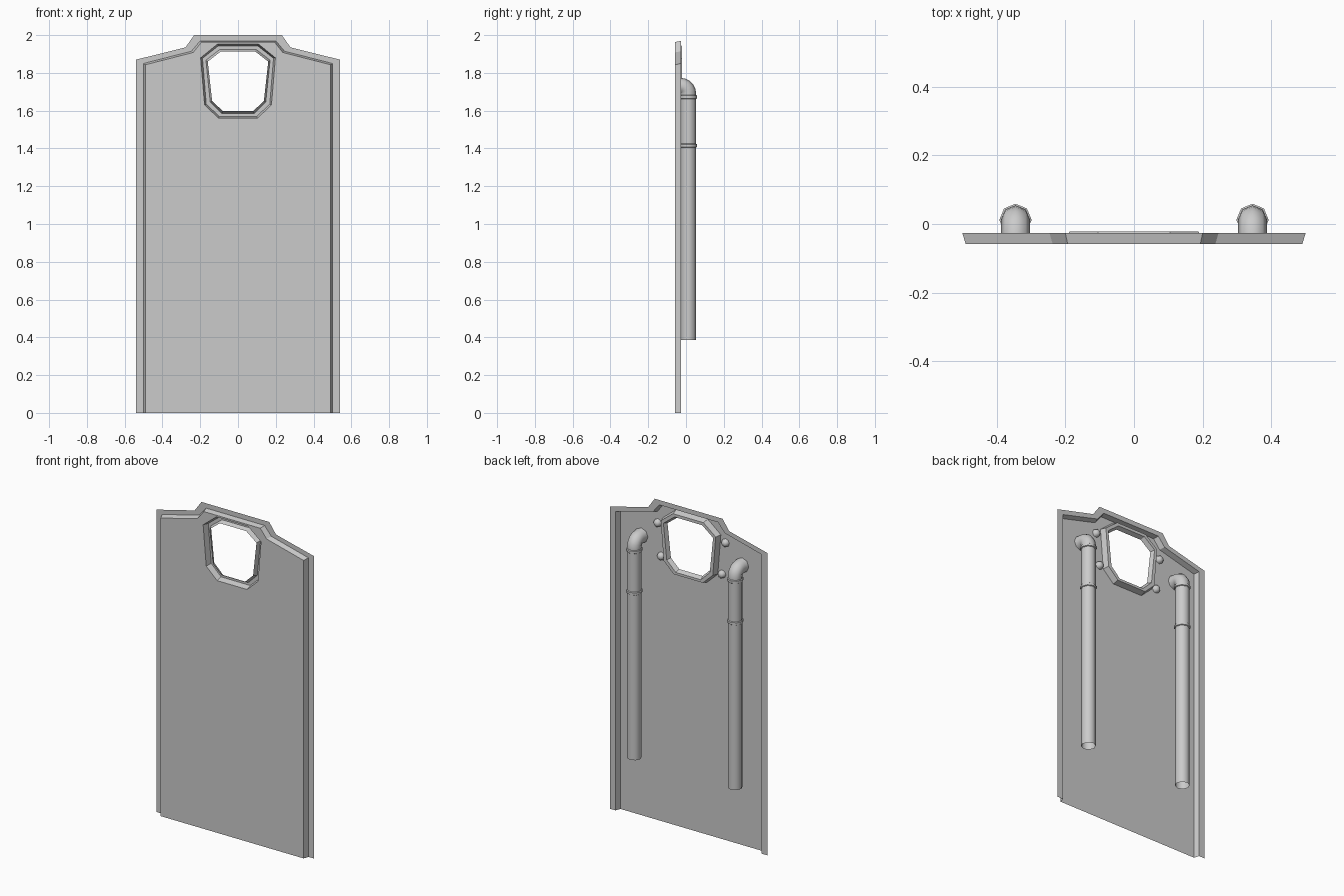
import bpy, bmesh, math
from mathutils import Vector

if "Cube" in bpy.data.objects:
    bpy.data.objects.remove(bpy.data.objects["Cube"])

FRONT, BACK = -0.058, -0.026


def finish(name, bm, mirror=False, smooth=None):
    me = bpy.data.meshes.new(name)
    bmesh.ops.recalc_face_normals(bm, faces=bm.faces[:])
    bm.to_mesh(me)
    bm.free()
    ob = bpy.data.objects.new(name, me)
    bpy.context.collection.objects.link(ob)
    if mirror:
        m = ob.modifiers.new("mirror", 'MIRROR')
        m.use_axis[0] = True
        m.use_mirror_merge = False
    if smooth:
        bpy.ops.object.select_all(action='DESELECT')
        ob.select_set(True)
        bpy.context.view_layer.objects.active = ob
        bpy.ops.object.shade_smooth_by_angle(angle=math.radians(smooth))
    return ob


def symmetric_loop(bm, half, y):
    """Half profile in (x, z), completed by its mirror image."""
    pts = half + [(-x, z) for x, z in reversed(half)]
    return [bm.verts.new((x, y, z)) for x, z in pts]


def bridge(bm, a, b, closed=True):
    n = len(a)
    for i in range(n if closed else n - 1):
        j = (i + 1) % n
        bm.faces.new((a[i], a[j], b[j], b[i]))


def loop_edges(bm, loop):
    out = []
    for i, v in enumerate(loop):
        w = loop[(i + 1) % len(loop)]
        out.append(bm.edges.get((v, w)) or bm.edges.new((v, w)))
    return out


# Pressed sheet panel: flat flange, sloped wall, front face with window opening
bm = bmesh.new()
flange = symmetric_loop(bm, [(.54, 0), (.54, 1.87), (.278, 1.935), (.232, 2.0)], BACK)
wall = symmetric_loop(bm, [(.50, 0), (.50, 1.85), (.246, 1.915), (.20, 1.97)], BACK)
face = symmetric_loop(bm, [(.49, 0), (.49, 1.843), (.237, 1.908), (.193, 1.963)], FRONT)
bridge(bm, flange, wall, closed=False)
bridge(bm, wall, face, closed=False)
# Window surround: wall to the back, flat ring, inner lip coming forward
rings = [
    ([(.103, 1.56), (.177, 1.63), (.198, 1.88), (.108, 1.953)], FRONT),
    ([(.100, 1.57), (.168, 1.635), (.188, 1.877), (.104, 1.943)], -0.022),
    ([(.086, 1.585), (.147, 1.645), (.170, 1.867), (.095, 1.925)], -0.022),
    ([(.080, 1.597), (.137, 1.652), (.160, 1.860), (.090, 1.914)], -0.048),
]
loops = [symmetric_loop(bm, half, y) for half, y in rings]
for a, b in zip(loops, loops[1:]):
    bridge(bm, a, b)
bmesh.ops.triangle_fill(bm, use_beauty=True, use_dissolve=False,
                        edges=loop_edges(bm, face) + loop_edges(bm, loops[0]))
finish("panel", bm)

# Back pipes: eight-sided tube with an elbow into the panel and raised collars
PX, PY, R, C = 0.345, 0.012, 0.042, 0.047
BEND = 0.042
path = [(PY, 0.385, 0, R)]
for z in (1.415, 1.672):                       # collars
    path += [(PY, z - .010, 0, R), (PY, z - .007, 0, C),
             (PY, z + .007, 0, C), (PY, z + .010, 0, R)]
for i in range(6):                             # elbow
    t = math.radians(18 * i)
    path.append((PY - BEND + BEND * math.cos(t), 1.69 + BEND * math.sin(t), t, R))
path.append((FRONT + .001, 1.69 + BEND, math.pi / 2, C - .002))
bm = bmesh.new()
prev = None
for y, z, t, r in path:
    side = Vector((0, math.cos(t), math.sin(t)))
    ring = [bm.verts.new(Vector((PX, y, z)) + r * (side * math.cos(a) + Vector((1, 0, 0)) * math.sin(a)))
            for a in (math.tau * k / 8 for k in range(8))]
    if prev:
        bridge(bm, prev, ring)
    prev = ring
finish("back_pipes", bm, mirror=True, smooth=50)

# Domed bolts around the window on the back
bm = bmesh.new()
for x, z in ((.232, 1.84), (.208, 1.64)):
    prev = None
    for k in range(3):
        t = math.radians(30 * k)
        ring = [bm.verts.new((x + .025 * math.cos(t) * math.cos(a), FRONT + .001 + .027 * math.sin(t),
                              z + .025 * math.cos(t) * math.sin(a)))
                for a in (math.tau * j / 8 for j in range(8))]
        if prev:
            bridge(bm, prev, ring)
        prev = ring
    bm.faces.new(prev)
finish("bolts", bm, mirror=True, smooth=50)
